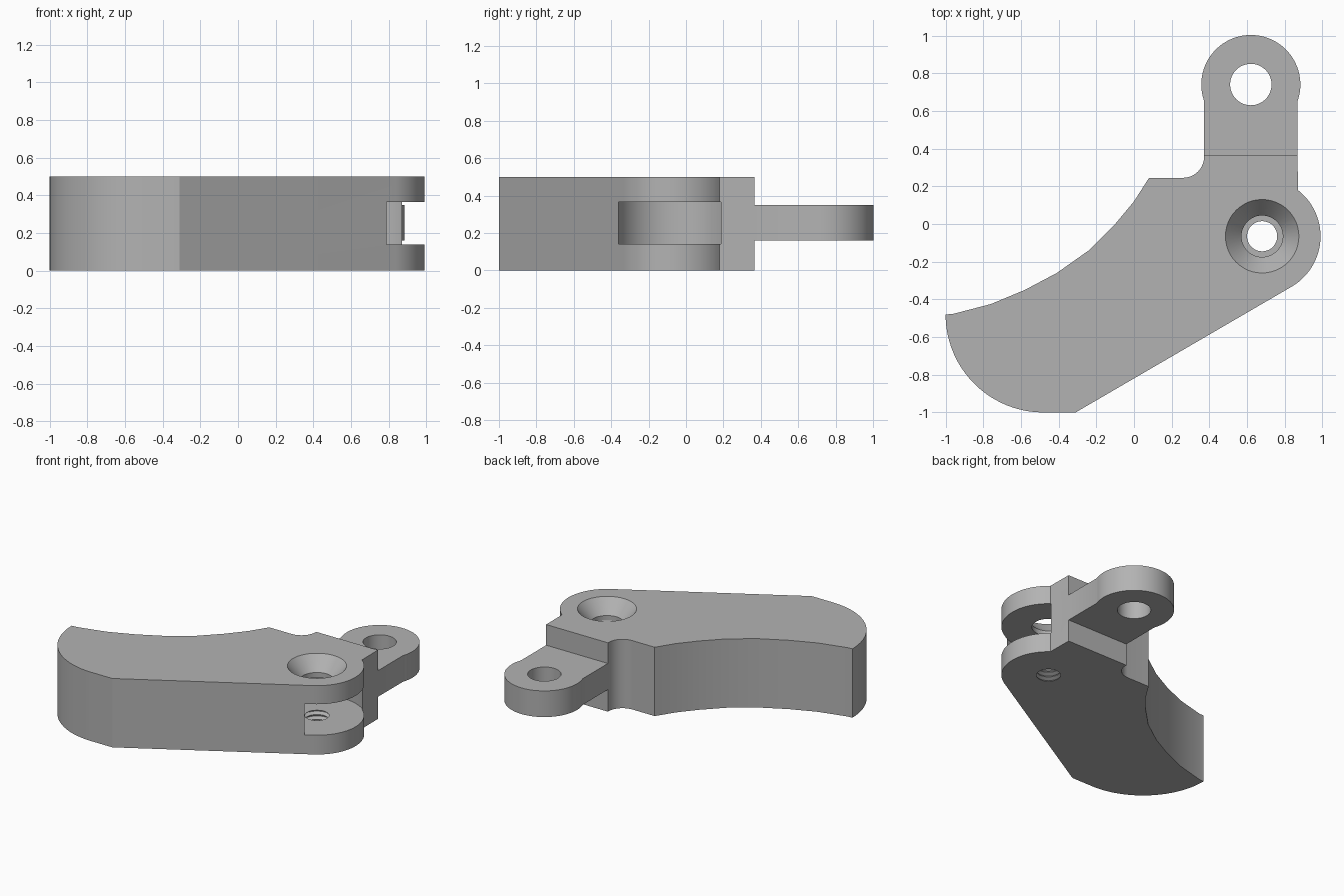
import bpy, bmesh
from math import cos, sin, radians, pi, sqrt

cube = bpy.data.objects.get("Cube")
if cube:
    bpy.data.objects.remove(cube, do_unlink=True)

grey = bpy.data.materials.new("plain grey")
grey.use_nodes = True
colour = (0.45, 0.45, 0.45, 1)
grey.diffuse_color = colour
grey.node_tree.nodes["Principled BSDF"].inputs["Base Color"].default_value = colour

HEIGHT = 0.5
PIVOT = (0.68, -0.065)
EYE = (0.62, 0.74)


def arc(centre, r, start, end, n):
    """Points along an arc, angles in degrees."""
    angles = [radians(start + (end - start) * i / n) for i in range(n + 1)]
    return [(centre[0] + r * cos(a), centre[1] + r * sin(a)) for a in angles]


def add_object(name, bm):
    bmesh.ops.recalc_face_normals(bm, faces=bm.faces)
    mesh = bpy.data.meshes.new(name)
    bm.to_mesh(mesh)
    bm.free()
    mesh.materials.append(grey)
    obj = bpy.data.objects.new(name, mesh)
    bpy.context.collection.objects.link(obj)
    return obj


def extrude(name, outline, z0, z1):
    bm = bmesh.new()
    face = bm.faces.new([bm.verts.new((x, y, z0)) for x, y in outline])
    result = bmesh.ops.extrude_face_region(bm, geom=[face])
    top = [v for v in result["geom"] if isinstance(v, bmesh.types.BMVert)]
    bmesh.ops.translate(bm, verts=top, vec=(0, 0, z1 - z0))
    return add_object(name, bm)


def lathe(name, centre, profile, n=48):
    """Closed solid of revolution from (radius, z) pairs."""
    bm = bmesh.new()
    rings = [[bm.verts.new((x, y, z)) for x, y in arc(centre, r, 0, 360 - 360 / n, n - 1)]
             for r, z in profile]
    for low, high in zip(rings, rings[1:]):
        for i in range(n):
            j = (i + 1) % n
            bm.faces.new((low[i], low[j], high[j], high[i]))
    bm.faces.new(rings[0])
    bm.faces.new(rings[-1])
    return add_object(name, bm)


def combine(obj, other, operation):
    other.hide_render = True
    mod = obj.modifiers.new(operation.lower(), "BOOLEAN")
    mod.operation = operation
    mod.solver = "EXACT"
    mod.object = other
    bpy.context.view_layer.objects.active = obj
    bpy.ops.object.modifier_apply(modifier=mod.name)
    bpy.data.objects.remove(other, do_unlink=True)


# Lever body: concave back edge, filleted shoulder, round pivot boss, round tail
boss_r = 0.31
boss_top = 90 - 37.8
outline = [(-1, -0.48), (-0.96, -0.477), (-0.76, -0.425), (-0.58, -0.35), (-0.41, -0.26),
           (-0.24, -0.14), (-0.1, 0), (0, 0.12), (0.08, 0.245)]
outline += arc((0.26, 0.357), 0.112, -90, 0, 10)
outline += [(0.372, 0.365), (0.868, 0.365)]
outline += arc(PIVOT, boss_r, boss_top, -60, 28)
outline += [(-0.31, -1)]
outline += arc((-0.48, -0.48), 0.52, -90, -178, 20)
body = extrude("lever_body", outline, 0, HEIGHT)

# Round slot that splits the boss into two ears
slot = extrude("slot_cutter", arc(PIVOT, 0.315, 0, 355, 71), 0.14, 0.365)
combine(body, slot, "DIFFERENCE")

# Countersunk screw hole in the upper ear
sink = lathe("countersink_cutter", PIVOT,
             [(0.11, 0.3), (0.11, 0.4), (0.195, HEIGHT), (0.195, HEIGHT + 0.1)])
combine(body, sink, "DIFFERENCE")

# Threaded hole in the lower ear
pitch = 0.035
thread = [(0.08, -0.05)]
for k in range(4):
    z = k * pitch
    thread += [(0.08, z + 0.004), (0.106, z + 0.016), (0.106, z + 0.021), (0.08, z + 0.033)]
thread += [(0.08, 0.2)]
combine(body, lathe("thread_cutter", PIVOT, thread), "DIFFERENCE")

# Thin link tab with a round eye
half = 0.248
eye_r = 0.263
side = 180 / pi * 0.34
tab_outline = [(0.372, 0.3), (0.868, 0.3)] + arc(EYE, eye_r, -19.4, 199.4, 44)
tab = extrude("link_tab", tab_outline, 0.16, 0.35)
eye = extrude("eye_cutter", arc(EYE, 0.11, 0, 352.5, 47), 0, HEIGHT)
combine(tab, eye, "DIFFERENCE")
combine(body, tab, "UNION")

# Smooth the curves and keep the hard edges
bpy.ops.object.select_all(action="DESELECT")
body.select_set(True)
bpy.context.view_layer.objects.active = body
bpy.ops.object.shade_smooth_by_angle(angle=radians(25))
